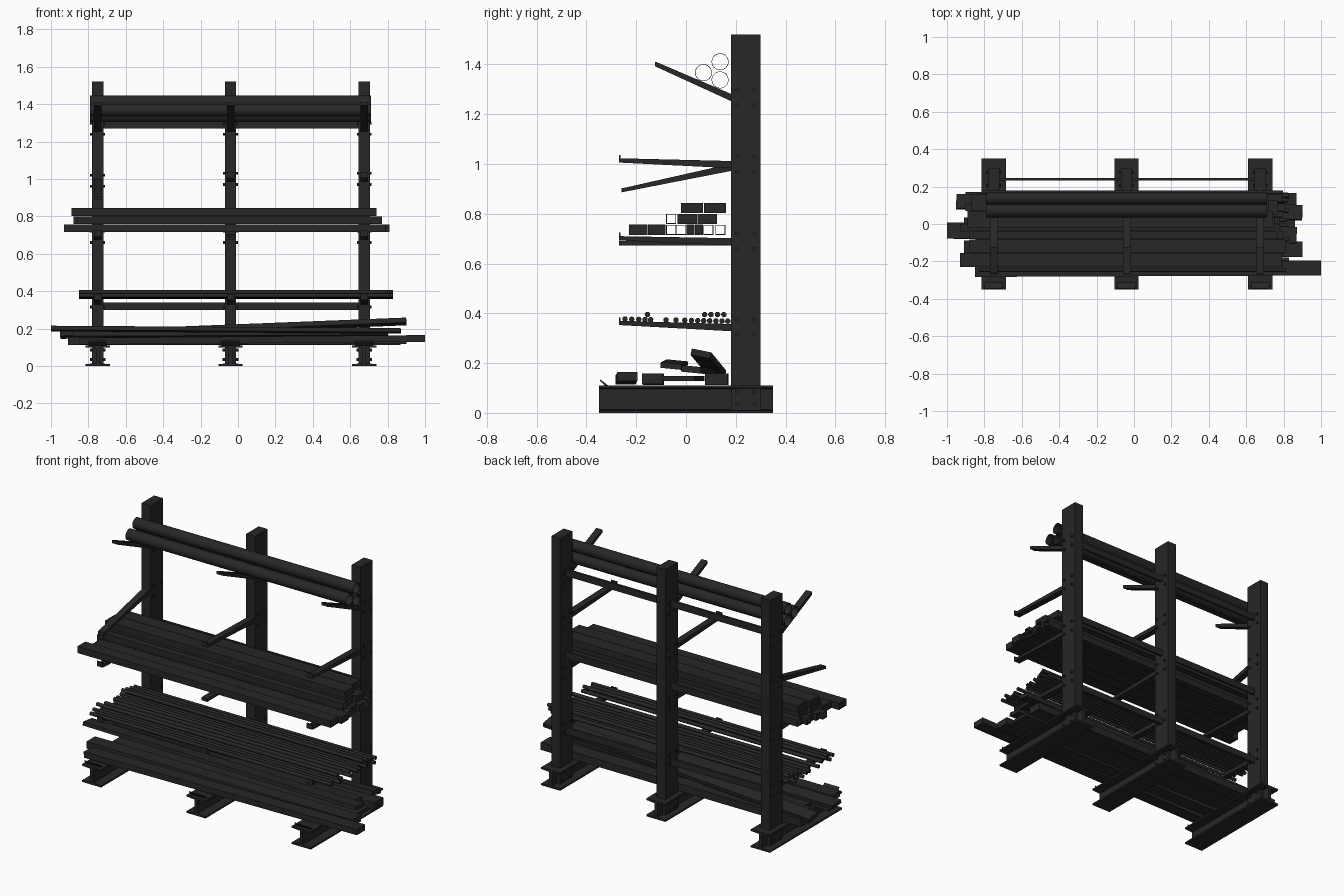
import bpy, bmesh, math
from mathutils import Vector, Matrix

if "Cube" in bpy.data.objects:
    bpy.data.objects.remove(bpy.data.objects["Cube"])

dark = bpy.data.materials.new("dark_steel")
dark.diffuse_color = (0.02, 0.02, 0.02, 1)
dark.use_nodes = True
dark.node_tree.nodes["Principled BSDF"].inputs["Base Color"].default_value = dark.diffuse_color
COLS = (-0.75, -0.04, 0.675)


def finish(name, bm, smooth=False):
    bmesh.ops.recalc_face_normals(bm, faces=bm.faces)
    me = bpy.data.meshes.new(name)
    bm.to_mesh(me)
    bm.free()
    ob = bpy.data.objects.new(name, me)
    bpy.context.collection.objects.link(ob)
    me.materials.append(dark)
    if smooth:
        bpy.context.view_layer.objects.active = ob
        ob.select_set(True)
        bpy.ops.object.shade_smooth_by_angle(angle=math.radians(40))
        ob.select_set(False)
    return ob


def prism(name, pts, axis, a, b):
    """Extrude a 2D profile along x (pts = y,z) or y (pts = x,z)."""
    bm = bmesh.new()
    put = (lambda p, t: (t, p[0], p[1])) if axis == 'x' else (lambda p, t: (p[0], t, p[1]))
    f = bm.faces.new([bm.verts.new(put(p, a)) for p in pts])
    r = bmesh.ops.extrude_face_region(bm, geom=[f])
    d = Vector((b - a, 0, 0)) if axis == 'x' else Vector((0, b - a, 0))
    bmesh.ops.translate(bm, vec=d, verts=[v for v in r['geom'] if isinstance(v, bmesh.types.BMVert)])
    return finish(name, bm)


def box(name, x0, x1, y0, y1, z0, z1):
    return prism(name, [(y0, z0), (y1, z0), (y1, z1), (y0, z1)], 'x', x0, x1)


def tube(name, y, z, r, wall, x0, x1, n=24, turn=0.0):
    """Open hollow bar along x; n=4 gives square section."""
    bm = bmesh.new()
    rings = []
    for x, rad in ((x0, r), (x1, r), (x1, r - wall), (x0, r - wall)):
        rings.append([bm.verts.new((x, y + rad * math.cos(turn + math.tau * i / n),
                                    z + rad * math.sin(turn + math.tau * i / n))) for i in range(n)])
    for k in range(4):
        A, B = rings[k], rings[(k + 1) % 4]
        for i in range(n):
            j = (i + 1) % n
            bm.faces.new((A[i], A[j], B[j], B[i]))
    return finish(name, bm, n > 4)


def rod(name, y, z, r, x0, x1, n=12):
    bm = bmesh.new()
    M = Matrix.Translation(((x0 + x1) / 2, y, z)) @ Matrix.Rotation(math.pi / 2, 4, 'Y')
    bmesh.ops.create_cone(bm, cap_ends=True, segments=n, radius1=r, radius2=r, depth=abs(x1 - x0), matrix=M)
    return finish(name, bm, n > 6)


def plank(name, p, q, w, h, roll=0.0):
    """Board between two end points."""
    p, q = Vector(p), Vector(q)
    d = q - p
    M = (Matrix.Translation((p + q) / 2) @ Matrix.Rotation(math.atan2(d.y, d.x), 4, 'Z')
         @ Matrix.Rotation(-math.atan2(d.z, math.hypot(d.x, d.y)), 4, 'Y')
         @ Matrix.Rotation(roll, 4, 'X') @ Matrix.Diagonal((d.length, w, h, 1)))
    bm = bmesh.new()
    bmesh.ops.create_cube(bm, size=1, matrix=M)
    return finish(name, bm)


def arm(name, x, z_root, y_tip, z_tip, lip=True):
    """Tapered arm from the column face, with a stop at the tip."""
    pts = [(0.185, z_root - 0.017), (0.185, z_root + 0.012), (y_tip + 0.006, z_tip + 0.01)]
    if lip:
        pts += [(y_tip + 0.006, z_tip + 0.024), (y_tip, z_tip + 0.024)]
    else:
        pts += [(y_tip, z_tip + 0.01)]
    pts += [(y_tip, z_tip - 0.007)]
    prism(name, pts, 'x', x - 0.02, x + 0.02)
    for dz in (-0.03, 0.03):
        for y in (0.205, 0.275):
            rod("arm_bolt", y, z_root + dz, 0.008, x - 0.04, x + 0.04, 6)


# Columns, I-beam feet, arms
for i, x in enumerate(COLS):
    box("column", x - 0.03, x + 0.03, 0.18, 0.30, 0.005, 1.52)
    half = [(0.065, 0), (0.065, 0.01), (0.01, 0.014), (0.01, 0.096), (0.065, 0.10), (0.065, 0.11)]
    prof = [(x + a, z) for a, z in half] + [(x - a, z) for a, z in reversed(half)]
    prism("foot_beam", prof, 'y', -0.35, 0.35)
    prism("foot_stop", [(-0.345, 0.135), (-0.31, 0.108), (-0.325, 0.108), (-0.345, 0.128)], 'x', x - 0.05, x + 0.05)
    for z in (0.035, 0.085):
        for y in (0.205, 0.275):
            rod("foot_bolt", y, z, 0.009, x - 0.042, x + 0.042, 6)
    arm("top_arm", x, 1.268, -0.125, 1.40, False)
    if i == 0:
        arm("sagging_arm", x, 0.99, -0.26, 0.893, False)
    else:
        arm("upper_arm", x, 1.0, -0.27, 1.013)
    arm("middle_arm", x, 0.69, -0.27, 0.68 if i == 1 else 0.70, i != 1)
    arm("lower_arm", x, 0.345, -0.27, 0.36)

# Horizontal braces between columns
for z in (0.32, 0.785, 1.29):
    for a, b in zip(COLS, COLS[1:]):
        box("brace", a + 0.03, b - 0.03, 0.233, 0.247, z - 0.02, z + 0.02)

# Large pipes on the top arms
for y, z in ((0.07, 1.367), (0.137, 1.338), (0.137, 1.411)):
    tube("pipe", y, z, 0.034, 0.002, -0.79, 0.71, 32)

# Middle shelf: square tubes and solid boards
for y, z, x0, x1 in ((-0.06, 0.735, -0.88, 0.80), (-0.02, 0.735, -0.93, 0.78), (0.09, 0.735, -0.90, 0.81),
                     (0.138, 0.735, -0.87, 0.79), (-0.06, 0.78, -0.86, 0.77)):
    tube("square_tube", y, z, 0.0283, 0.004, x0, x1, 4, math.pi / 4)
for y0, y1, z0, x0, x1 in ((-0.23, -0.155, 0.715, -0.93, 0.79), (-0.153, -0.083, 0.715, -0.88, 0.81),
                           (0.002, 0.035, 0.715, -0.91, 0.78), (0.037, 0.068, 0.715, -0.89, 0.80),
                           (-0.035, 0.044, 0.759, -0.88, 0.75), (0.047, 0.125, 0.759, -0.86, 0.77),
                           (-0.02, 0.069, 0.803, -0.89, 0.74), (0.072, 0.16, 0.803, -0.87, 0.72)):
    box("shelf_board", x0, x1, y0, y1, z0, z0 + 0.041)

# Lower shelf: round bars in two layers
low = (-0.245, -0.218, -0.19, -0.165, -0.142, -0.08, -0.04, -0.005, 0.022, 0.047, 0.071, 0.095, 0.12, 0.145, 0.168)
for k, y in enumerate(low):
    s = 0.02 * math.sin(k * 2.3)
    rod("round_bar", y, 0.372 - 0.02 * y, 0.011, -0.83 + s, 0.81 - s)
for k, y in enumerate((-0.155, 0.075, 0.10, 0.127, 0.152)):
    rod("round_bar_upper", y, 0.395, 0.011, -0.85 + 0.01 * k, 0.79 + 0.01 * k)

# Loose timber resting on the feet
plank("front_board", (-0.85, -0.243, 0.132), (1.0, -0.235, 0.147), 0.08, 0.036)
plank("second_board", (-0.91, -0.13, 0.133), (0.90, -0.135, 0.138), 0.085, 0.042)
plank("rear_board", (-0.90, 0.125, 0.135), (0.87, 0.122, 0.135), 0.09, 0.046)
plank("thin_board", (-0.80, 0.0, 0.138), (0.86, -0.04, 0.138), 0.15, 0.02)
plank("crossed_board", (-1.0, -0.035, 0.20), (0.87, -0.06, 0.188), 0.085, 0.022, -0.1)
plank("leaning_board", (-0.95, 0.12, 0.165), (0.90, 0.06, 0.238), 0.08, 0.026, -0.2)
plank("middle_board", (-0.88, 0.09, 0.168), (0.80, 0.02, 0.175), 0.08, 0.026, -0.1)
